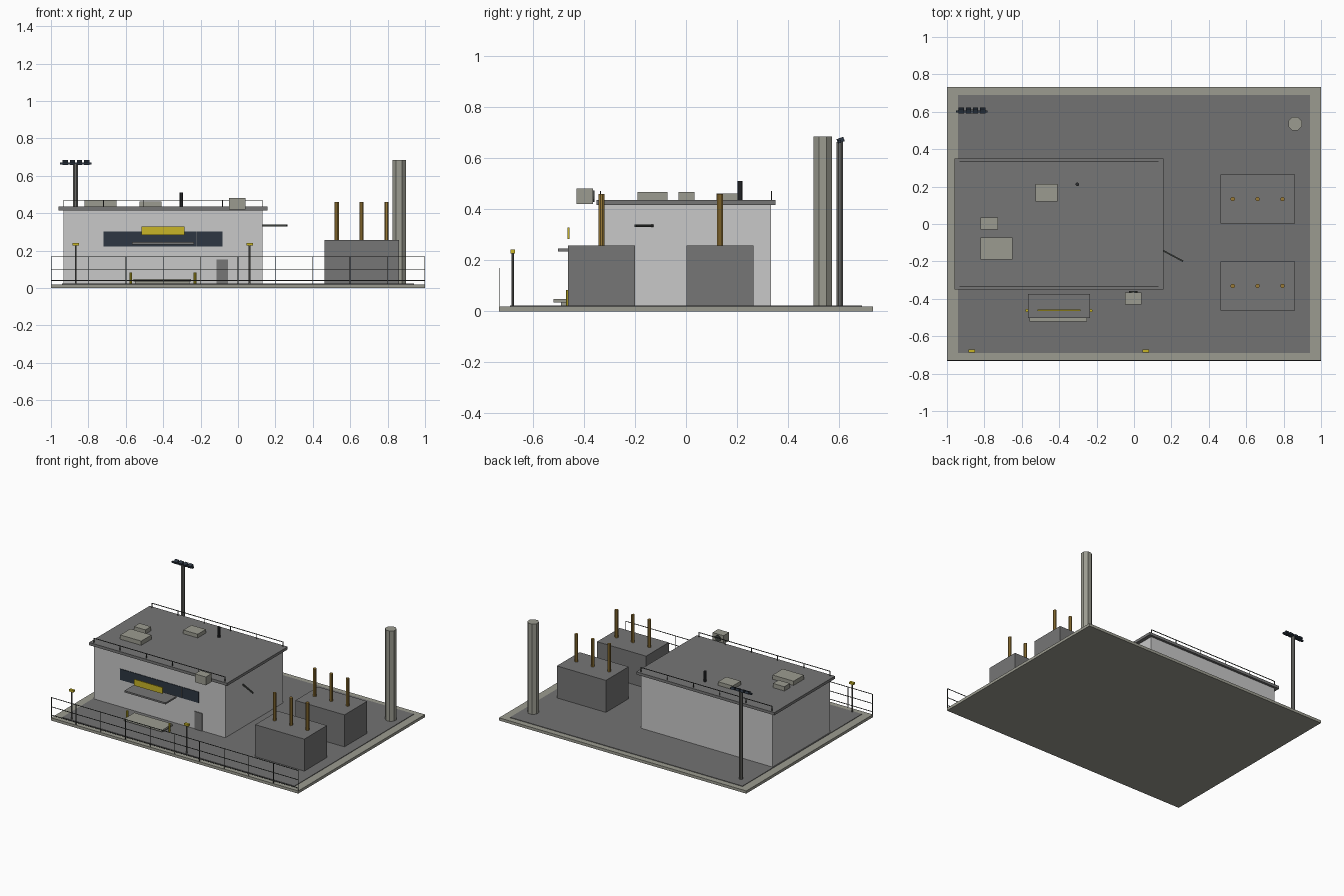
import bpy, bmesh, math
from mathutils import Matrix, Vector

cube = bpy.data.objects.get("Cube")
if cube:
    bpy.data.objects.remove(cube, do_unlink=True)


def material(name, r, g, b):
    m = bpy.data.materials.new(name)
    m.use_nodes = True
    m.diffuse_color = (r, g, b, 1)
    bsdf = next(n for n in m.node_tree.nodes if n.type == 'BSDF_PRINCIPLED')
    bsdf.inputs["Base Color"].default_value = (r, g, b, 1)
    return m


concrete = material("concrete", .33, .33, .28)
asphalt = material("asphalt", .17, .17, .17)
wall_paint = material("wall paint", .58, .58, .58)
steel = material("steel grey", .18, .18, .18)
pole_metal = material("pole metal", .15, .15, .14)
fence_metal = material("fence metal", .05, .055, .05)
navy = material("dark glass", .026, .037, .054)
yellow = material("safety yellow", .58, .46, .02)
bronze = material("bronze", .33, .2, .04)
black = material("black pipe", .025, .027, .03)


def finish(name, bm, mat):
    bmesh.ops.recalc_face_normals(bm, faces=bm.faces)
    mesh = bpy.data.meshes.new(name)
    bm.to_mesh(mesh)
    bm.free()
    mesh.materials.append(mat)
    ob = bpy.data.objects.new(name, mesh)
    bpy.context.scene.collection.objects.link(ob)
    return ob


def add_box(bm, x, y, z, turn=None):
    """Add a box from (min, max) ranges, optionally rotated about its centre."""
    centre = Vector((sum(x) / 2, sum(y) / 2, sum(z) / 2))
    size = Matrix.Diagonal((x[1] - x[0], y[1] - y[0], z[1] - z[0], 1))
    bmesh.ops.create_cube(bm, size=1, matrix=Matrix.Translation(centre) @ (turn or Matrix()) @ size)


def box(name, mat, x, y, z, turn=None):
    bm = bmesh.new()
    add_box(bm, x, y, z, turn)
    return finish(name, bm, mat)


def post(name, mat, x, y, z, radius, sides=8):
    bm = bmesh.new()
    place = Matrix.Translation((x, y, sum(z) / 2)) @ Matrix.Rotation(math.pi / sides, 4, 'Z')
    bmesh.ops.create_cone(bm, cap_ends=True, segments=sides, radius1=radius, radius2=radius,
                          depth=z[1] - z[0], matrix=place)
    return finish(name, bm, mat)


def railing(name, x, y, z, rails, bays, t):
    """Straight fence along x with evenly spaced posts and thin rails."""
    bm = bmesh.new()
    for i in range(bays + 1):
        px = x[0] + t + (x[1] - x[0] - 2 * t) * i / bays
        add_box(bm, (px - t, px + t), (y - t, y + t), z)
    for h in rails:
        add_box(bm, x, (y - t, y + t), (h - t, h + t))
    return finish(name, bm, fence_metal)


# Ground
box("ground_slab", concrete, (-1, 1), (-.732, .732), (0, .02))
box("asphalt_yard", asphalt, (-.94, .94), (-.69, .69), (.015, .024))

# Main building
box("building_walls", wall_paint, (-.933, .131), (-.333, .333), (.02, .418))
box("roof", steel, (-.96, .157), (-.35, .35), (.416, .436))
box("window_band", navy, (-.72, -.083), (-.337, -.33), (.222, .302))
box("window_mullion", steel, (-.223, -.219), (-.339, -.333), (.222, .302))
box("door", steel, (-.115, -.053), (-.338, -.33), (.024, .153))
for side, y in (("front", -.335), ("back", .335)):
    railing("roof_railing_" + side, (-.933, .131), y, (.434, .47), (.469,), 5, .002)

# Roof equipment
box("roof_vent_large", concrete, (-.82, -.65), (-.19, -.072), (.434, .467))
box("roof_vent_small", concrete, (-.82, -.728), (-.03, .034), (.434, .467))
box("roof_vent_rear", concrete, (-.527, -.41), (.12, .214), (.434, .463))
post("roof_pipe", black, -.303, .212, (.434, .511), .01)

# Wall air conditioner with a fan on its rear face
box("air_conditioner", concrete, (-.048, .041), (-.43, -.365), (.42, .481))
bm = bmesh.new()
bmesh.ops.create_cone(bm, cap_ends=True, segments=12, radius1=.023, radius2=.023, depth=.008,
                      matrix=Matrix.Translation((-.004, -.363, .451)) @ Matrix.Rotation(math.pi / 2, 4, 'X'))
finish("air_conditioner_fan", bm, fence_metal)

# Arm on the side wall
box("wall_arm", fence_metal, (.125, .271), (-.169, -.161), (.33, .34), Matrix.Rotation(math.radians(-28), 4, 'Z'))

# Entrance canopy, sign and step
box("canopy", steel, (-.568, -.235), (-.502, -.374), (.234, .246))
box("sign_panel", yellow, (-.515, -.287), (-.464, -.457), (.283, .329))
box("step_base", concrete, (-.55, -.26), (-.49, -.42), (.02, .036))
box("step_top", concrete, (-.558, -.25), (-.52, -.4), (.035, .049))
for side, x in (("right", -.573), ("left", -.23)):
    post("bollard_" + side, yellow, x, -.463, (.02, .083), .008)

# Transformers with three bushings each
for side, y0 in (("front", -.462), ("back", .002)):
    box("transformer_" + side, steel, (.463, .86), (y0, y0 + .262), (.02, .258))
    for i in range(3):
        post(f"bushing_{side}_{i + 1}", bronze, .528 + i * .133, y0 + .131, (.25, .46), .012)

# Chimney
post("chimney", concrete, .861, .536, (.02, .685), .039)

# Floodlight mast with four tilted lamps
post("mast_pole", pole_metal, -.868, .603, (.02, .664), .014)
box("mast_bar", navy, (-.953, -.783), (.595, .607), (.66, .671))
tilt = Matrix.Rotation(math.radians(20), 4, 'X')
for i in range(4):
    x = -.923 + i * .038
    box(f"mast_lamp_{i + 1}", navy, (x - .014, x + .014), (.592, .62), (.662, .68), tilt)

# Yard lamps
for side, x in (("right", -.868), ("left", .062)):
    post("yard_lamp_pole_" + side, pole_metal, x, -.679, (.02, .23), .005)
    box("yard_lamp_head_" + side, yellow, (x - .017, x + .017), (-.688, -.67), (.227, .242))

# Front fence
railing("front_fence", (-1, 1), -.73, (.018, .17), (.04, .1, .168), 10, .0018)
